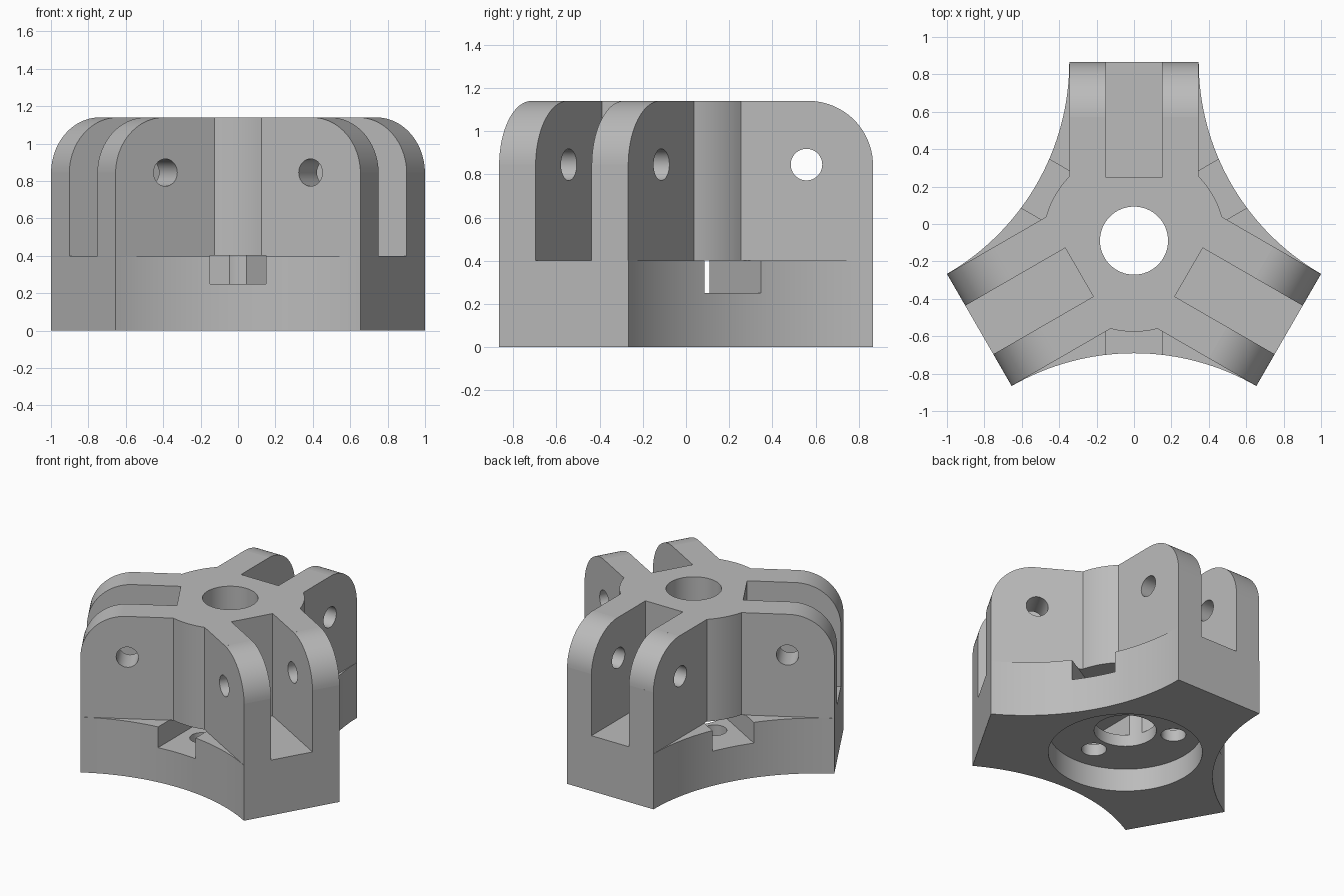
import bpy, bmesh
from math import sin, cos, radians, sqrt
from mathutils import Matrix, Vector

cube = bpy.data.objects.get("Cube")
if cube:
    bpy.data.objects.remove(cube)

# Main sizes
REACH, HALF_W, LEDGE, TOP = 0.955, 0.345, 0.40, 1.14
HUB_R, SLOT_HALF, ROUND_R = 0.487, 0.15, 0.30
PIN_Y, PIN_Z = 0.647, 0.845
CENTRE_Y = -0.089
THIRDS = (0, 120, 240)


def polar(radius, degrees):
    return Vector((radius * cos(radians(degrees)), radius * sin(radians(degrees))))


def spin(degrees):
    return Matrix.Rotation(radians(degrees), 4, 'Z')


def prism(bm, outline, low, high, matrix=Matrix()):
    """Extrude a flat outline from low to high along local z."""
    bottom = [bm.verts.new(matrix @ Vector((p[0], p[1], low))) for p in outline]
    top = [bm.verts.new(matrix @ Vector((p[0], p[1], high))) for p in outline]
    bm.faces.new(bottom[::-1])
    bm.faces.new(top)
    for i in range(len(outline)):
        j = (i + 1) % len(outline)
        bm.faces.new((bottom[i], bottom[j], top[j], top[i]))


def circle(radius, x=0, y=0, steps=64):
    return [polar(radius, 360 * i / steps) + Vector((x, y)) for i in range(steps)]


def box(x, y0, y1):
    return [(-x, y0), (x, y0), (x, y1), (-x, y1)]


def finish(bm, name):
    bmesh.ops.recalc_face_normals(bm, faces=bm.faces)
    mesh = bpy.data.meshes.new(name)
    bm.to_mesh(mesh)
    bm.free()
    obj = bpy.data.objects.new(name, mesh)
    bpy.context.collection.objects.link(obj)
    return obj


# Three-armed block with concave sides
bm = bmesh.new()
outline = []
arc_r = REACH * sqrt(3) - HALF_W - 0.001
for gap in (-90, 30, 150):
    centre = polar(2 * REACH, gap)
    outline += [centre + polar(arc_r, gap + 210 - 60 * i / 32) for i in range(33)]
prism(bm, outline, 0, TOP)
hub = finish(bm, "three_arm_hub")
bpy.context.view_layer.objects.active = hub
hub.select_set(True)


def cut(name, outline, low, high, local=Matrix(), angles=THIRDS):
    """Subtract a prism, repeated around the hub axis."""
    bm = bmesh.new()
    for a in angles:
        prism(bm, outline, low, high, spin(a) @ local)
    cutter = finish(bm, name)
    cutter.hide_render = True
    mod = hub.modifiers.new(name, 'BOOLEAN')
    mod.operation, mod.solver, mod.object = 'DIFFERENCE', 'EXACT', cutter
    bpy.ops.object.modifier_apply(modifier=name)
    bpy.data.objects.remove(cutter)


# Space between the arms, above the ledge
tip = (spin(-120) @ Vector((HALF_W, 1.4, 0))).to_2d()
gap_outline = [polar(HUB_R, -105.1 + 30.2 * i / 12) for i in range(13)]
inner = (spin(-120) @ Vector((HALF_W, sqrt(HUB_R**2 - HALF_W**2), 0))).to_2d()
gap_outline[-1] = inner
gap_outline[0] = Vector((-inner.x, inner.y))
gap_outline += [tip, Vector((-tip.x, tip.y))]
cut("arm_gap", gap_outline, LEDGE, 1.5)

# Fork slot in each arm
cut("fork_slot", box(SLOT_HALF, 0.338, 1.3), LEDGE, 1.5)

# Rounded upper end of each arm (profile lies in the arm's y-z plane)
across = Matrix(((0, 0, 1, 0), (1, 0, 0, 0), (0, 1, 0, 0), (0, 0, 0, 1)))
corner = Vector((REACH - ROUND_R, TOP - ROUND_R))
profile = [corner + polar(ROUND_R, 1 + 88 * i / 24) for i in range(25)]
profile += [Vector((profile[-1].x, 1.4)), Vector((1.3, 1.4)), Vector((1.3, profile[0].y))]
cut("round_end", profile, -0.5, 0.5, across)

# Cross pin holes
cut("pin_hole", circle(0.073, PIN_Y, PIN_Z, 48), -0.4, 0.4, across)

# Centre bore, bottom recess and wider lower bore
cut("centre_bore", circle(0.182), -0.1, 1.5, angles=(0,))
cut("bottom_recess", circle(0.505, steps=96), -0.1, 0.165, angles=(0,))
cut("lower_bore", circle(0.204), 0.1, LEDGE + 0.001, angles=(0,))

# Side windows running to the bore, and screw holes in their floors
cut("side_window", box(SLOT_HALF, -1.0, -0.12), 0.25, LEDGE + 0.001)
cut("screw_hole", circle(0.082, 0, -0.32, 40), 0.1, 0.3)

# Grey finish
grey = bpy.data.materials.new("plain_grey")
grey.use_nodes = True
colour = (0.5, 0.5, 0.5, 1)
grey.diffuse_color = colour
grey.node_tree.nodes["Principled BSDF"].inputs["Base Color"].default_value = colour
hub.data.materials.clear()
hub.data.materials.append(grey)

# Centre on the origin and keep edges crisp
hub.data.transform(Matrix.Translation((0, CENTRE_Y, 0)))
bpy.ops.object.shade_smooth_by_angle(angle=radians(25))
